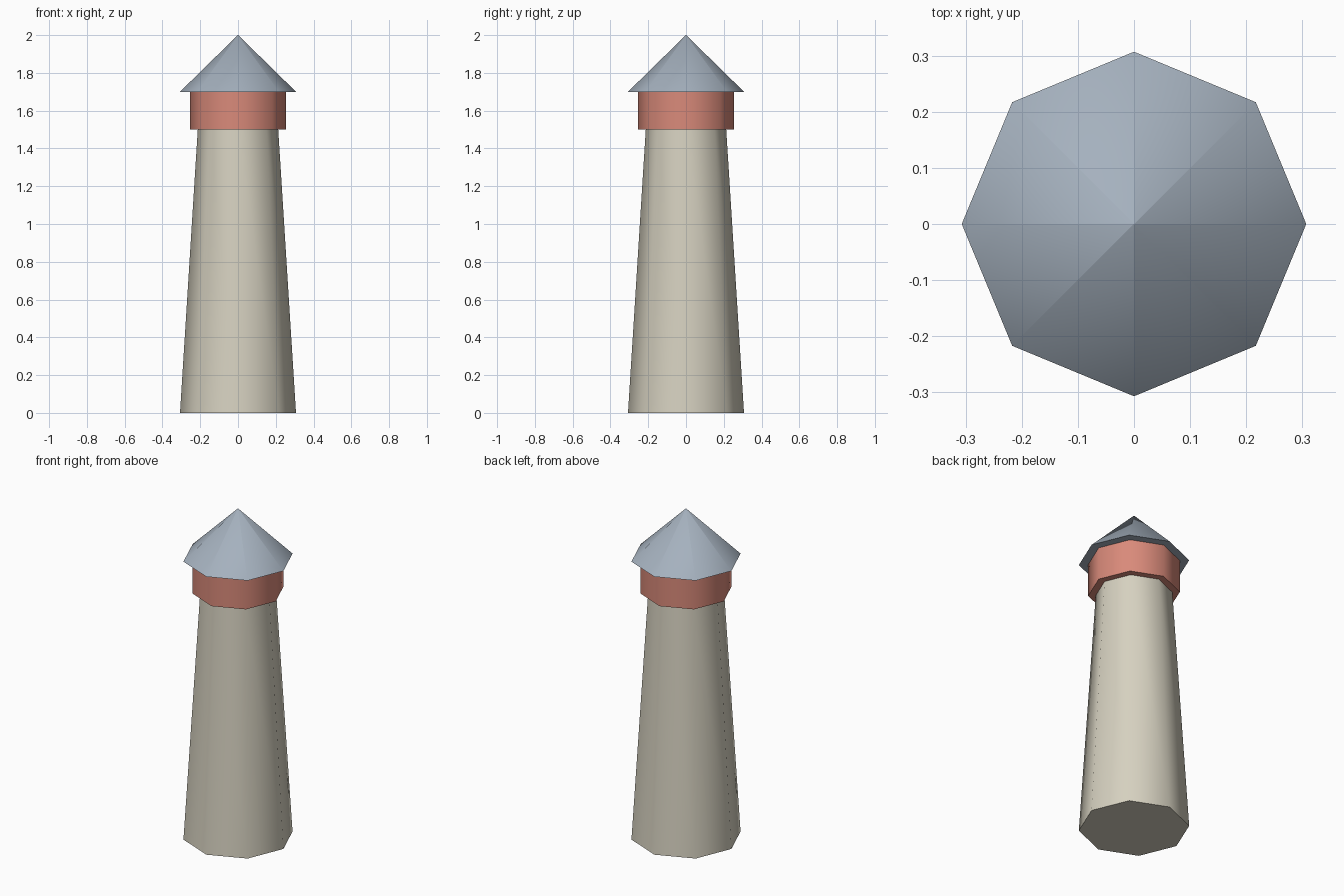
import bpy
import math

SIDES = 8

cube = bpy.data.objects.get("Cube")
if cube:
    bpy.data.objects.remove(cube, do_unlink=True)


def make_material(name, rgb):
    """Flat colour from 0-255 sRGB values."""
    linear = [((c / 255 + 0.055) / 1.055) ** 2.4 for c in rgb] + [1.0]
    mat = bpy.data.materials.new(name)
    mat.use_nodes = True
    mat.diffuse_color = linear
    mat.node_tree.nodes["Principled BSDF"].inputs["Base Color"].default_value = linear
    return mat


def add_section(name, bottom_z, top_z, bottom_radius, top_radius, mat):
    """Octagonal tapered section with smooth sides and corners on the axes."""
    bpy.ops.mesh.primitive_cone_add(
        vertices=SIDES, radius1=bottom_radius, radius2=top_radius,
        depth=top_z - bottom_z, location=(0, 0, (bottom_z + top_z) / 2))
    obj = bpy.context.object
    obj.name = name
    obj.data.materials.append(mat)
    bpy.ops.object.shade_smooth_by_angle(angle=math.radians(60))
    return obj


stone = make_material("pale stone", (214, 209, 192))
red = make_material("brick red", (217, 138, 122))
slate = make_material("blue grey slate", (165, 177, 190))

# Tapered shaft, lantern band and pointed roof
add_section("tower_shaft", 0, 1.5, 0.307, 0.213, stone)
add_section("lantern_band", 1.5, 1.7, 0.255, 0.255, red)
# A tiny tip ring keeps the roof shading even up to the point
add_section("roof", 1.7, 2.0, 0.307, 0.001, slate)
